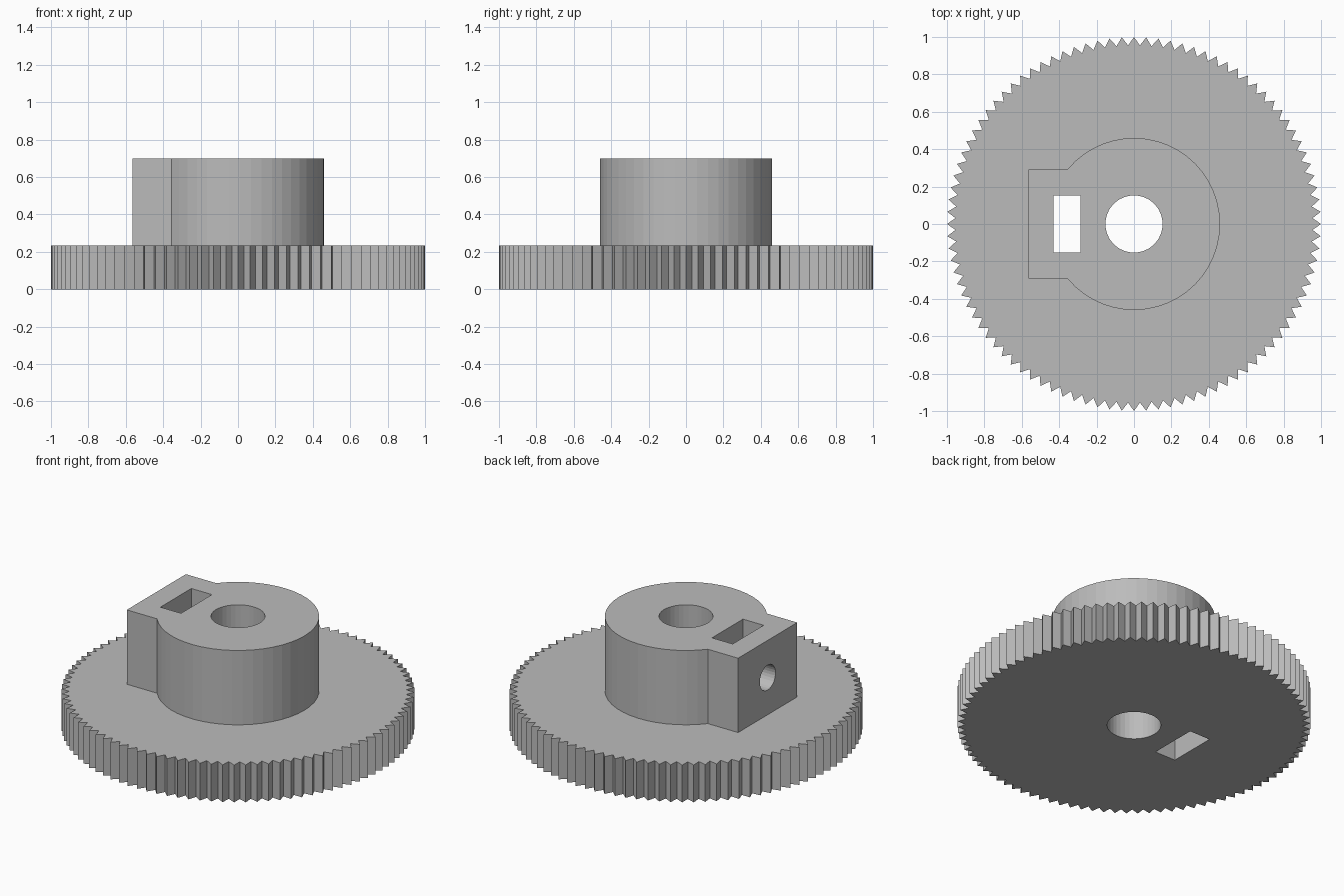
import bpy
import bmesh
from math import sin, cos, pi, atan2
from mathutils import Matrix

if "Cube" in bpy.data.objects:
    bpy.data.objects.remove(bpy.data.objects["Cube"], do_unlink=True)

TEETH = 96
TIP_R, ROOT_R = 1.0, 0.955
GEAR_TOP, HUB_TOP = 0.233, 0.698
HUB_R, BORE_R, SCREW_R = 0.46, 0.153, 0.078
BLOCK_X, BLOCK_Y = -0.565, 0.292

grey = bpy.data.materials.new("plain grey")
grey.use_nodes = True
grey.diffuse_color = (0.5, 0.5, 0.5, 1)
grey.node_tree.nodes["Principled BSDF"].inputs["Base Color"].default_value = (0.5, 0.5, 0.5, 1)


def prism(name, outline, z0, z1):
    """Extrude a flat outline from z0 to z1."""
    bm = bmesh.new()
    base = bm.faces.new([bm.verts.new((x, y, z0)) for x, y in outline])
    top = bmesh.ops.extrude_face_region(bm, geom=[base], use_keep_orig=True)["geom"]
    for v in top:
        if isinstance(v, bmesh.types.BMVert):
            v.co.z = z1
    bmesh.ops.recalc_face_normals(bm, faces=bm.faces)
    mesh = bpy.data.meshes.new(name)
    bm.to_mesh(mesh)
    bm.free()
    mesh.materials.append(grey)
    obj = bpy.data.objects.new(name, mesh)
    bpy.context.collection.objects.link(obj)
    return obj


def arc(radius, start, end, steps):
    angles = [start + (end - start) * i / steps for i in range(steps + 1)]
    return [(radius * cos(a), radius * sin(a)) for a in angles]


def cut(obj, cutters):
    bpy.context.view_layer.objects.active = obj
    for cutter in cutters:
        mod = obj.modifiers.new("cut", 'BOOLEAN')
        mod.operation = 'DIFFERENCE'
        mod.solver = 'EXACT'
        mod.object = cutter
        bpy.ops.object.modifier_apply(modifier=mod.name)


# Toothed wheel with pointed teeth
teeth = []
for i in range(2 * TEETH):
    r = ROOT_R if i % 2 else TIP_R
    a = pi * i / TEETH
    teeth.append((r * cos(a), r * sin(a)))
gear = prism("gear_wheel", teeth, 0, GEAR_TOP)

# Round hub with a square clamp block on its right side
join = atan2(BLOCK_Y, -(HUB_R ** 2 - BLOCK_Y ** 2) ** 0.5)
hub_outline = arc(HUB_R, -join, join, 38) + [(BLOCK_X, BLOCK_Y), (BLOCK_X, -BLOCK_Y)]
hub = prism("hub", hub_outline, GEAR_TOP, HUB_TOP)

# Shaft bore, nut slot and set screw hole
bore = prism("bore_cutter", arc(BORE_R, 0, 2 * pi, 36)[:-1], -0.1, 1)
slot = prism("slot_cutter",
             [(-0.43, -0.153), (-0.287, -0.153), (-0.287, 0.153), (-0.43, 0.153)], -0.1, 1)
screw = prism("screw_cutter", arc(SCREW_R, 0, 2 * pi, 28)[:-1], 0.05, 0.7)
screw.data.transform(Matrix.Translation((0, 0, (GEAR_TOP + HUB_TOP) / 2))
                     @ Matrix.Rotation(-pi / 2, 4, 'Y'))

cut(gear, [bore, slot])
cut(hub, [bore, slot, screw])

for helper in (bore, slot, screw):
    bpy.data.objects.remove(helper, do_unlink=True)
